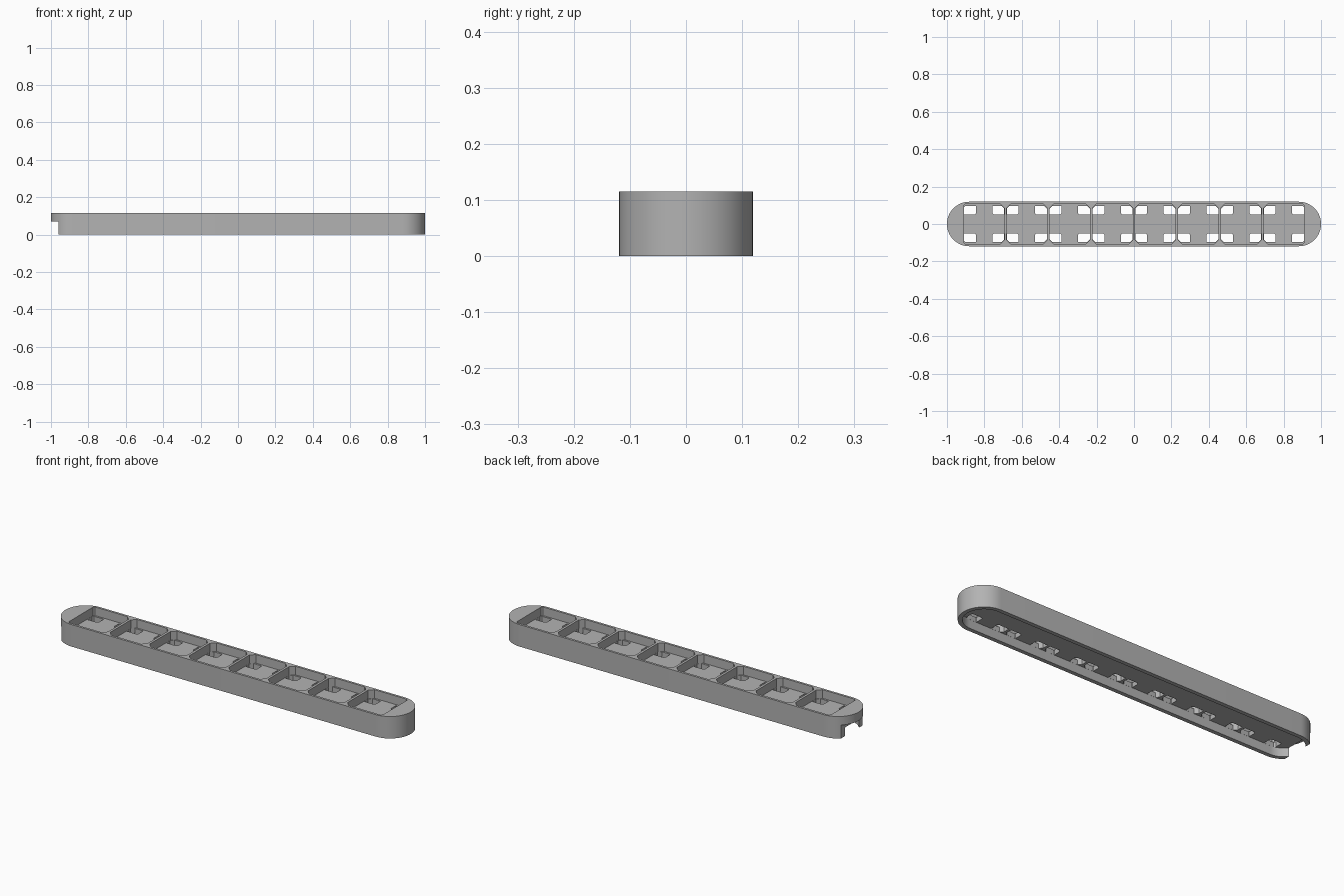
import bpy, bmesh, math

old = bpy.data.objects.get("Cube")
if old:
    bpy.data.objects.remove(old, do_unlink=True)

LENGTH, RADIUS, HEIGHT = 2.0, 0.119, 0.115
CENTRE = LENGTH / 2 - RADIUS          # centre of each rounded end
CEILING, FLOOR = 0.045, 0.07          # underside and top of the tray floor
WALL = 0.021
TRAYS, TRAY_W, RIB = 8, 0.216, 0.013
TRAY_HALF = 0.107
HOLE_W, HOLE_IN, HOLE_OUT = 0.064, 0.05, 0.0975

grey = bpy.data.materials.new("plain grey")
grey.use_nodes = True
colour = (0.45, 0.45, 0.45, 1)
grey.diffuse_color = colour
grey.node_tree.nodes["Principled BSDF"].inputs["Base Color"].default_value = colour


def prisms(name, outlines, z0, z1):
    """One object made of upright prisms, each from a counter-clockwise outline."""
    bm = bmesh.new()
    for outline in outlines:
        low = [bm.verts.new((x, y, z0)) for x, y in outline]
        high = [bm.verts.new((x, y, z1)) for x, y in outline]
        bm.faces.new(low[::-1])
        bm.faces.new(high)
        n = len(outline)
        for i in range(n):
            j = (i + 1) % n
            bm.faces.new((low[i], low[j], high[j], high[i]))
    bmesh.ops.recalc_face_normals(bm, faces=bm.faces)
    mesh = bpy.data.meshes.new(name)
    bm.to_mesh(mesh)
    bm.free()
    obj = bpy.data.objects.new(name, mesh)
    bpy.context.collection.objects.link(obj)
    mesh.materials.append(grey)
    return obj


def stadium(radius, steps=32):
    pts = []
    for side, start in ((1, -math.pi / 2), (-1, math.pi / 2)):
        for i in range(steps + 1):
            a = start + math.pi * i / steps
            pts.append((side * CENTRE + radius * math.cos(a), radius * math.sin(a)))
    return pts


def chamfered(x0, x1, y0, y1, cuts):
    """Rectangle with a chamfer per corner: low-left, low-right, high-right, high-left."""
    a, b, c, d = cuts
    return [(x0 + a, y0), (x1 - b, y0), (x1, y0 + b), (x1, y1 - c),
            (x1 - c, y1), (x0 + d, y1), (x0, y1 - d), (x0, y0 + a)]


def carve(target, cutter):
    cutter.hide_render = True
    mod = target.modifiers.new("carve", "BOOLEAN")
    mod.operation = "DIFFERENCE"
    mod.solver = "EXACT"
    mod.object = cutter
    bpy.context.view_layer.objects.active = target
    bpy.ops.object.modifier_apply(modifier=mod.name)
    bpy.data.objects.remove(cutter, do_unlink=True)


# Body with a hollow underside
body = prisms("tray_strip", [stadium(RADIUS)], 0, HEIGHT)
carve(body, prisms("underside_cutter", [stadium(RADIUS - WALL)], -0.05, CEILING))

# Open notch below one rounded end
notch = [(-1.1, -0.2), (-0.96, -0.2), (-0.96, 0.2), (-1.1, 0.2)]
carve(body, prisms("notch_cutter", [notch], -0.06, FLOOR))

# Row of trays and the four corner holes in each
trays, holes = [], []
first = -(TRAYS * TRAY_W + (TRAYS - 1) * RIB) / 2
for i in range(TRAYS):
    x0 = first + i * (TRAY_W + RIB)
    x1 = x0 + TRAY_W
    left = 0.008 if i == 0 else 0.022
    right = 0.008 if i == TRAYS - 1 else 0.022
    trays.append(chamfered(x0, x1, -TRAY_HALF, TRAY_HALF, (left, right, right, left)))
    e, r = 0.0006, 0.008
    cl, cr = max(left - 0.007, r), max(right - 0.007, r)
    for a, b, low, high in ((x0 + e, x0 + HOLE_W, r, cl), (x1 - HOLE_W, x1 - e, cr, r)):
        at_left = a < x0 + TRAY_W / 2
        outer = (cl, 0.002) if at_left else (0.002, cr)
        inner = (0.002, r) if at_left else (r, 0.002)
        holes.append(chamfered(a, b, HOLE_IN, HOLE_OUT, (*inner, outer[1], outer[0])))
        holes.append(chamfered(a, b, -HOLE_OUT, -HOLE_IN, (*outer, inner[1], inner[0])))
carve(body, prisms("tray_cutter", trays, FLOOR, HEIGHT + 0.05))
carve(body, prisms("hole_cutter", holes, CEILING - 0.002, FLOOR + 0.002))

# Smooth round ends, crisp edges elsewhere
bpy.ops.object.select_all(action="DESELECT")
body.select_set(True)
bpy.context.view_layer.objects.active = body
bpy.ops.object.shade_smooth_by_angle(angle=math.radians(25))
